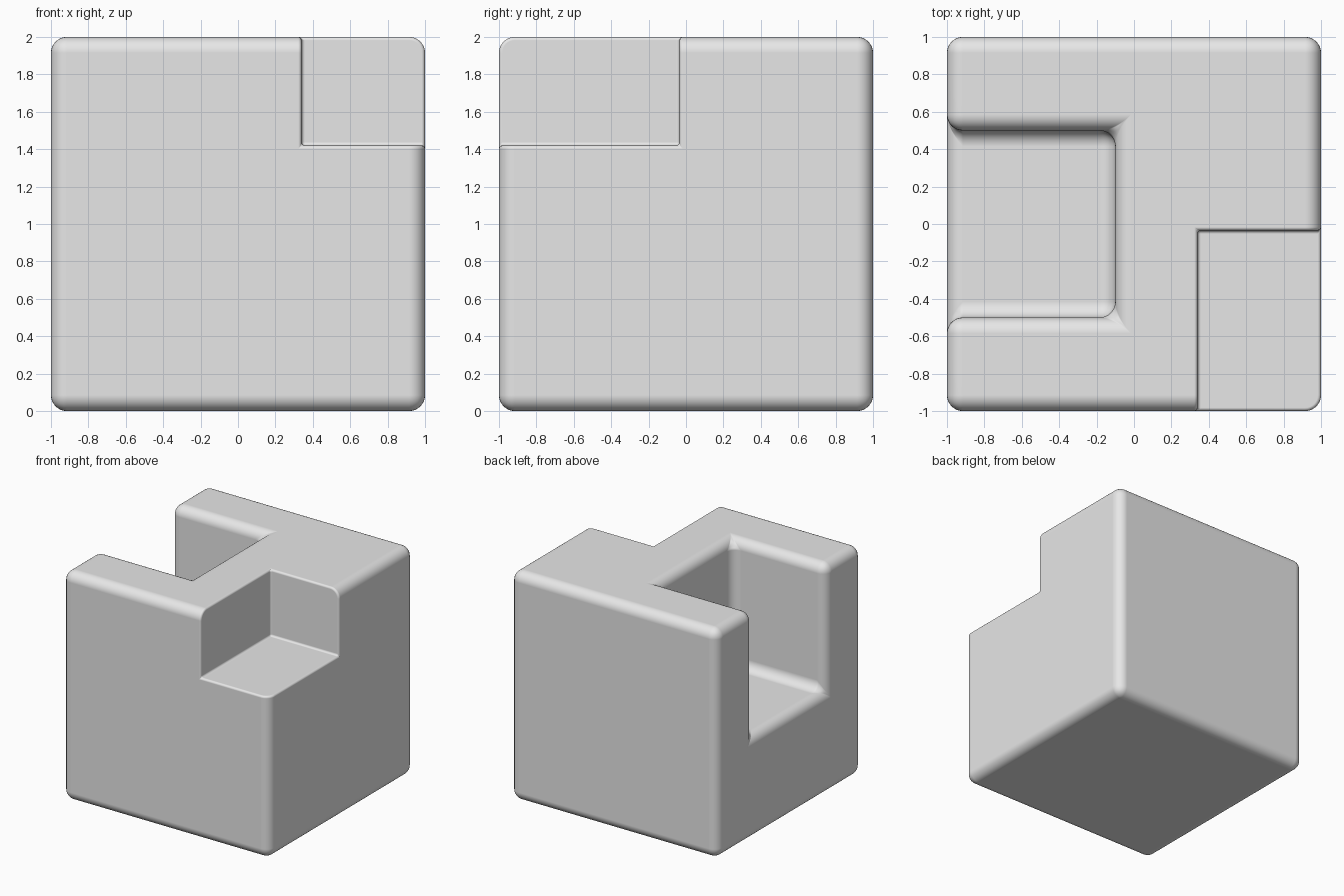
import bpy
import math

if "Cube" in bpy.data.objects:
    bpy.data.objects.remove(bpy.data.objects["Cube"])

# Single plain grey
grey = bpy.data.materials.new("light_grey")
grey.diffuse_color = (0.8, 0.8, 0.8, 1.0)
grey.use_nodes = True
grey.node_tree.nodes["Principled BSDF"].inputs["Base Color"].default_value = grey.diffuse_color


def box(name, lo, hi, helper=False):
    """Axis-aligned smooth-shaded box from two opposite corners."""
    bpy.ops.mesh.primitive_cube_add(size=1)
    ob = bpy.context.object
    ob.name = name
    for v in ob.data.vertices:
        v.co = [h if c > 0 else l for c, l, h in zip(v.co, lo, hi)]
    for p in ob.data.polygons:
        p.use_smooth = True
    ob.data.materials.append(grey)
    if helper:
        ob.hide_render = True
        ob.hide_viewport = True
        ob.display_type = 'WIRE'
    return ob


def cut(ob, cutter):
    m = ob.modifiers.new("cut_" + cutter.name, 'BOOLEAN')
    m.operation = 'DIFFERENCE'
    m.solver = 'EXACT'
    m.object = cutter


def round_edges(ob, width, segments, angle):
    m = ob.modifiers.new("round_edges", 'BEVEL')
    m.width = width
    m.segments = segments
    m.limit_method = 'ANGLE'
    m.angle_limit = math.radians(angle)
    m.use_clamp_overlap = False


# Main block and the two cutters
block = box("block", (-1, -1, 0), (1, 1, 2))
slot = box("slot_cutter", (-1.5, -0.5, 0.9), (-0.1, 0.5, 2.5), helper=True)
notch = box("notch_cutter", (0.34, -1.5, 1.42), (1.5, -0.035, 2.5), helper=True)

# Side slot shares the broad rounding of the block
cut(block, slot)
round_edges(block, 0.085, 8, 40)

# Corner notch is cut afterwards and gets a fine rounding
cut(block, notch)
round_edges(block, 0.018, 3, 75)

# Keep the large faces flat under smooth shading
wn = block.modifiers.new("flat_faces", 'WEIGHTED_NORMAL')
wn.weight = 100
